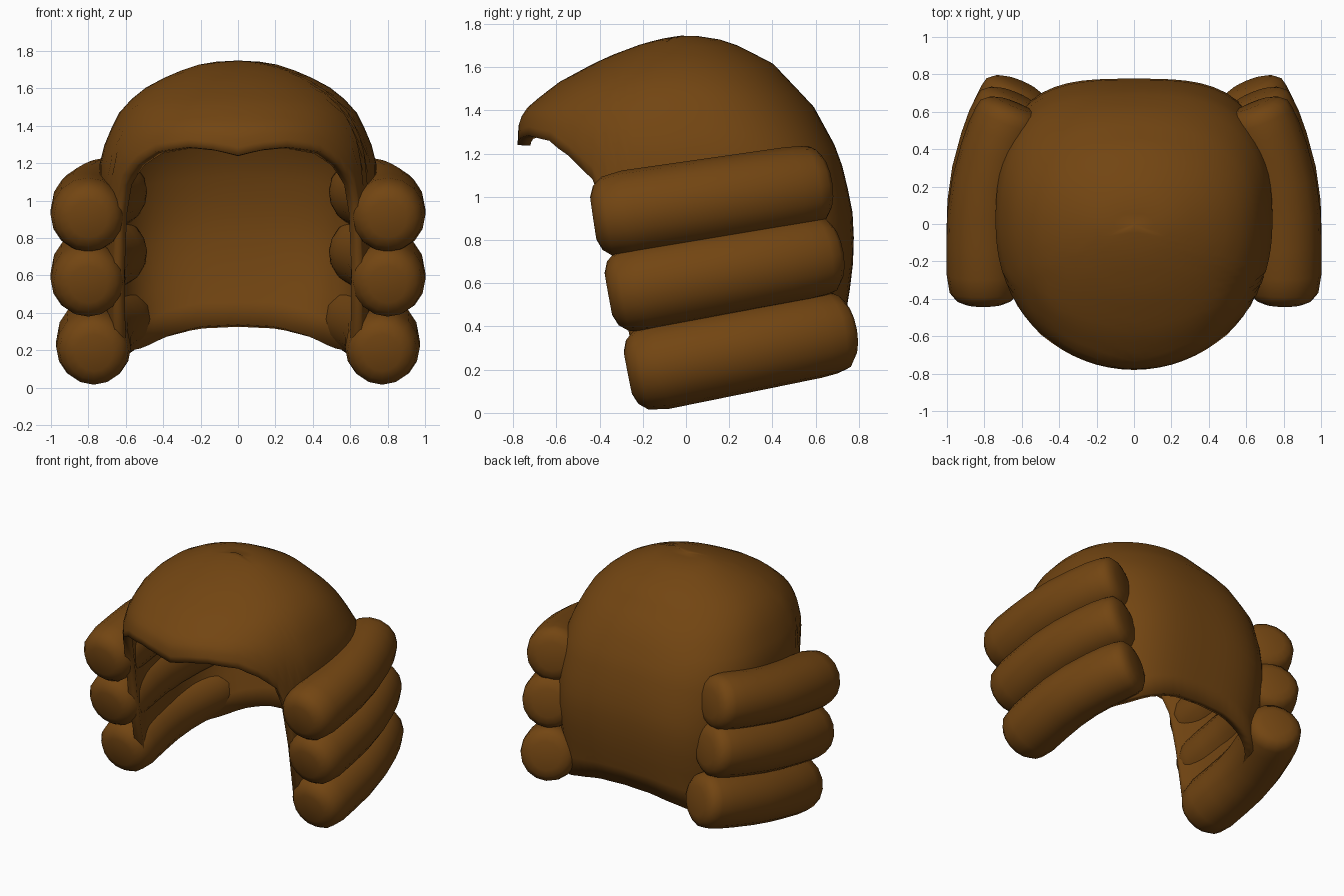
import bpy, bmesh, math
from mathutils import Vector

if "Cube" in bpy.data.objects:
    bpy.data.objects.remove(bpy.data.objects["Cube"])

mat = bpy.data.materials.new("brown_hair")
mat.diffuse_color = (0.17, 0.06, 0.006, 1)
mat.use_nodes = True
mat.node_tree.nodes["Principled BSDF"].inputs["Base Color"].default_value = mat.diffuse_color


def interp(table, v):
    for (a, fa), (b, fb) in zip(table, table[1:]):
        if v <= b:
            k = max(0, (v - a) / (b - a))
            return fa + (fb - fa) * k
    return table[-1][1]


def make_object(name, bm):
    bmesh.ops.recalc_face_normals(bm, faces=bm.faces)
    me = bpy.data.meshes.new(name)
    bm.to_mesh(me)
    bm.free()
    me.materials.append(mat)
    for p in me.polygons:
        p.use_smooth = True
    ob = bpy.data.objects.new(name, me)
    bpy.context.collection.objects.link(ob)
    return ob


def skin(bm, rings):
    for r0, r1 in zip(rings, rings[1:]):
        n = len(r0)
        for i in range(n):
            bm.faces.new((r0[i], r0[(i + 1) % n], r1[(i + 1) % n], r1[i]))


# hair cap: outline radii by height, and hem height by angle from the front
FRONT = [(1.0, .74), (1.24, .78), (1.34, .775), (1.4, .75), (1.46, .68), (1.53, .59), (1.6, .46),
         (1.65, .36), (1.71, .2), (1.735, .1), (1.75, 0)]
BACK = [(.33, .71), (.5, .75), (.75, .78), (.95, .77), (1.2, .71), (1.42, .59), (1.62, .4),
        (1.72, .2), (1.74, .1), (1.75, 0)]
SIDE = [(.1, .68), (.6, .72), (1.0, .74), (1.22, .74), (1.34, .70), (1.5, .62), (1.6, .5),
        (1.68, .35), (1.73, .2), (1.745, .1), (1.75, 0)]
HEM = [(0, 1.24), (9, 1.27), (20, 1.285), (35, 1.26), (45, 1.19), (57, 1.06), (63, .8), (69, .25),
       (75, .18), (100, .2), (125, .19), (137, .21), (150, .27), (163, .315), (180, .325)]
SEG, ROWS = 72, 18
bm = bmesh.new()
pole = bm.verts.new((0, 0, 1.74))
rings = []
for j in range(1, ROWS + 1):
    ring = []
    for i in range(SEG):
        a = 2 * math.pi * i / SEG
        deg = math.degrees(a)
        zb = interp(HEM, min(deg, 360 - deg))
        z = zb + (1.75 - zb) * math.cos(j / ROWS * math.pi / 2)
        c, s = math.cos(a), math.sin(a)
        depth = interp(FRONT if c > 0 else BACK, z)
        n = 2.1 if c > 0 else interp([(.8, 3.2), (1.6, 2.1)], z)
        r = ((abs(c) / depth) ** n + (abs(s) / interp(SIDE, z)) ** n) ** (-1 / n)
        ring.append(bm.verts.new((r * s, -r * c, z)))
    rings.append(ring)
for i in range(SEG):
    bm.faces.new((pole, rings[0][i], rings[0][(i + 1) % SEG]))
skin(bm, rings)
cap = make_object("hair_cap", bm)
sol = cap.modifiers.new("thickness", 'SOLIDIFY')
sol.thickness = 0.06
sol.offset = -1

# side curls: three stacked rolls, bending inward toward the back
BEND = [(0, 0), (.4, 0.005), (.55, -.01), (.7, -.045), (.85, -.1), (1, -.165)]
GIRTH = [(0, 0), (.001, .1), (.02, .15), (.06, .185), (.15, .2), (.9, .195), (.96, .18),
         (.99, .14), (.999, .1), (1, 0)]
STEPS = [.001, .02, .06, .15, .3, .45, .6, .75, .85, .92, .96, .985, .999]


def curl(name, side, x, start, end):
    def point(t):
        return Vector((side * (x + interp(BEND, t)), start[0] + (end[0] - start[0]) * t,
                       start[1] + (end[1] - start[1]) * t))
    bm = bmesh.new()
    rings = []
    for t in STEPS:
        tangent = (point(min(1, t + .1)) - point(max(0, t - .1))).normalized()
        u = tangent.cross(Vector((0, 0, 1))).normalized()
        v = u.cross(tangent)
        r = interp(GIRTH, t)
        rings.append([bm.verts.new(point(t) + u * r * math.cos(k * math.pi / 8)
                                   + v * r * math.sin(k * math.pi / 8)) for k in range(16)])
    skin(bm, rings)
    for ring, t in ((rings[0], 0), (rings[-1], 1)):
        tip = bm.verts.new(point(t))
        for k in range(16):
            bm.faces.new((tip, ring[k], ring[(k + 1) % 16]))
    make_object(name, bm)


for side, label in ((1, "right"), (-1, "left")):
    curl("upper_curl_" + label, side, .80, (-.43, .90), (.64, 1.06))
    curl("middle_curl_" + label, side, .80, (-.36, .55), (.69, .74))
    curl("lower_curl_" + label, side, .77, (-.27, .185), (.75, .385))
